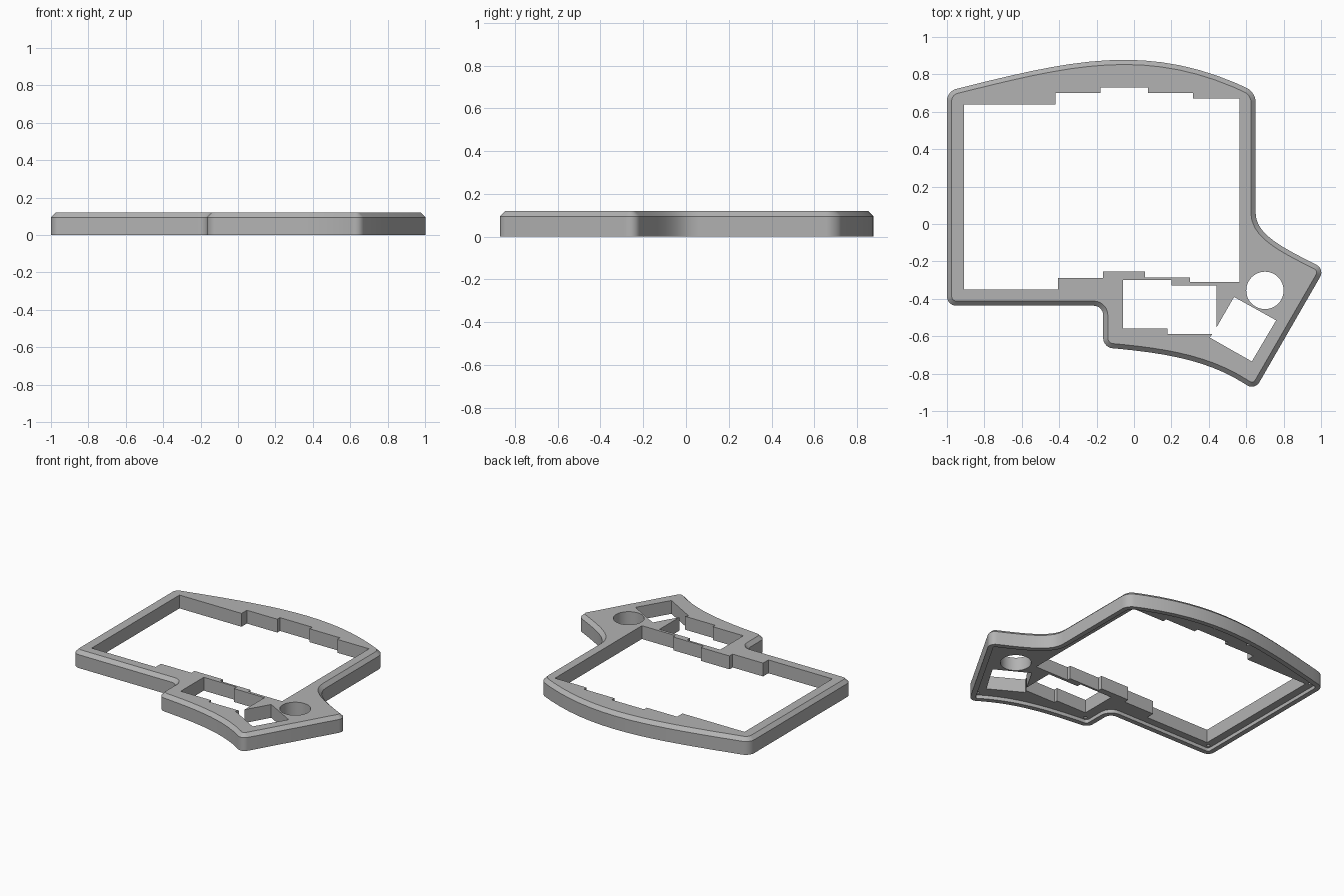
import bpy, bmesh, math
from mathutils import Vector
from mathutils.geometry import interpolate_bezier

cube = bpy.data.objects.get("Cube")
if cube:
    bpy.data.objects.remove(cube, do_unlink=True)

HEIGHT, CHAMFER, RIM, RECESS = 0.12, 0.025, 0.035, 0.025
RADIUS = 0.05

grey = bpy.data.materials.new("case_grey")
grey.use_nodes = True
grey.diffuse_color = (0.45, 0.45, 0.45, 1)
grey.node_tree.nodes["Principled BSDF"].inputs["Base Color"].default_value = grey.diffuse_color


def curve(points, count):
    return interpolate_bezier(*[Vector(p) for p in points], count)


def round_corners(points, corners):
    """Replace the listed corners with short arcs."""
    result = []
    for i, p in enumerate(points):
        if not any((p - Vector(c)).length < 0.001 for c in corners):
            result.append(p)
            continue
        a = p + (points[i - 1] - p).normalized() * RADIUS
        b = p + (points[(i + 1) % len(points)] - p).normalized() * RADIUS
        result += interpolate_bezier(a, a.lerp(p, 0.55), b.lerp(p, 0.55), b, 8)
    return result


def inset(points, distance):
    """Move a clockwise loop inwards by an even distance."""
    result = []
    for i, p in enumerate(points):
        d1 = (p - points[i - 1]).normalized()
        d2 = (points[(i + 1) % len(points)] - p).normalized()
        n1, n2 = Vector((d1.y, -d1.x)), Vector((d2.y, -d2.x))
        result.append(p + (n1 + n2) * distance / (1 + n1.dot(n2)))
    return result


def loft(name, rings):
    """Solid through stacked loops of (points, z), capped at both ends."""
    bm = bmesh.new()
    loops = [[bm.verts.new((p[0], p[1], z)) for p in pts] for pts, z in rings]
    for low, high in zip(loops, loops[1:]):
        for i in range(len(low)):
            bm.faces.new((low[i - 1], low[i], high[i], high[i - 1]))
    bm.faces.new(loops[0])
    bm.faces.new(loops[-1])
    bmesh.ops.recalc_face_normals(bm, faces=bm.faces)
    mesh = bpy.data.meshes.new(name)
    bm.to_mesh(mesh)
    bm.free()
    mesh.materials.append(grey)
    obj = bpy.data.objects.new(name, mesh)
    bpy.context.collection.objects.link(obj)
    return obj


def circle(x, y, radius, count):
    return [(x + radius * math.cos(math.tau * i / count),
             y + radius * math.sin(math.tau * i / count)) for i in range(count)]


def cut(target, name, points, low=-0.1, high=0.3):
    cutter = loft(name, [(points, low), (points, high)])
    cutter.hide_render = True
    mod = target.modifiers.new(name, "BOOLEAN")
    mod.operation, mod.solver, mod.object = "DIFFERENCE", "EXACT", cutter
    bpy.context.view_layer.objects.active = target
    bpy.ops.object.modifier_apply(modifier=name)
    bpy.data.objects.remove(cutter, do_unlink=True)


# Outline of the case: arched back, flared thumb area, swept front
back_left, back_right = (-1, 0.71), (0.65, 0.705)
thumb_side, thumb_tip = (1.02, -0.24), (0.645, -0.89)
thumb_front, notch, front_left = (-0.165, -0.66), (-0.165, -0.437), (-1, -0.437)
outline = curve([back_left, (-0.35, 0.872), (0.08, 0.99), back_right], 17)
outline += curve([(0.65, 0.06), (0.65, -0.06), (0.8, -0.13), thumb_side], 11)
outline += curve([thumb_tip, (0.43, -0.735), (0.2, -0.69), thumb_front], 13)
outline += [Vector(notch), Vector(front_left)]
outline = round_corners(outline, [back_left, back_right, thumb_side, thumb_tip,
                                  thumb_front, notch, front_left])

# Shell with a chamfered top edge and a shallow recess underneath
case = loft("keyboard_case", [
    (inset(outline, RIM), RECESS), (inset(outline, RIM), 0), (outline, 0),
    (outline, HEIGHT - CHAMFER), (inset(outline, CHAMFER), HEIGHT)])

# Main key opening with column steps at back and front
cut(case, "key_opening", [
    (-0.91, 0.64), (-0.42, 0.64), (-0.42, 0.7), (-0.18, 0.7), (-0.18, 0.73),
    (0.075, 0.73), (0.075, 0.7), (0.315, 0.7), (0.315, 0.67), (0.565, 0.67),
    (0.565, -0.31), (0.3, -0.31), (0.3, -0.285), (0.06, -0.285), (0.06, -0.255),
    (-0.165, -0.255), (-0.165, -0.29), (-0.405, -0.29), (-0.405, -0.35), (-0.91, -0.35)])

# Thumb key opening with the turned outer key
cut(case, "thumb_opening", [
    (-0.06, -0.3), (0.2, -0.3), (0.2, -0.33), (0.44, -0.33), (0.44, -0.555),
    (0.535, -0.39), (0.76, -0.515), (0.63, -0.735), (0.405, -0.607),
    (0.42, -0.587), (0.18, -0.587), (0.18, -0.56), (-0.06, -0.56)])

# Round dial hole
cut(case, "dial_hole", circle(0.7, -0.355, 0.1, 48))

# Blind screw holes in the underside
for x, y in [(-0.93, 0.66), (-0.3, 0.79), (0, 0.81), (0.3, 0.77), (0.59, 0.68),
             (0.93, -0.27), (0.64, -0.81), (-0.1, -0.61), (-0.94, -0.375)]:
    cut(case, "screw_hole", circle(x, y, 0.012, 12), -0.1, 0.07)

# Smooth curves, crisp edges
bpy.ops.object.select_all(action="DESELECT")
case.select_set(True)
bpy.context.view_layer.objects.active = case
bpy.ops.object.shade_smooth_by_angle(angle=math.radians(30))
